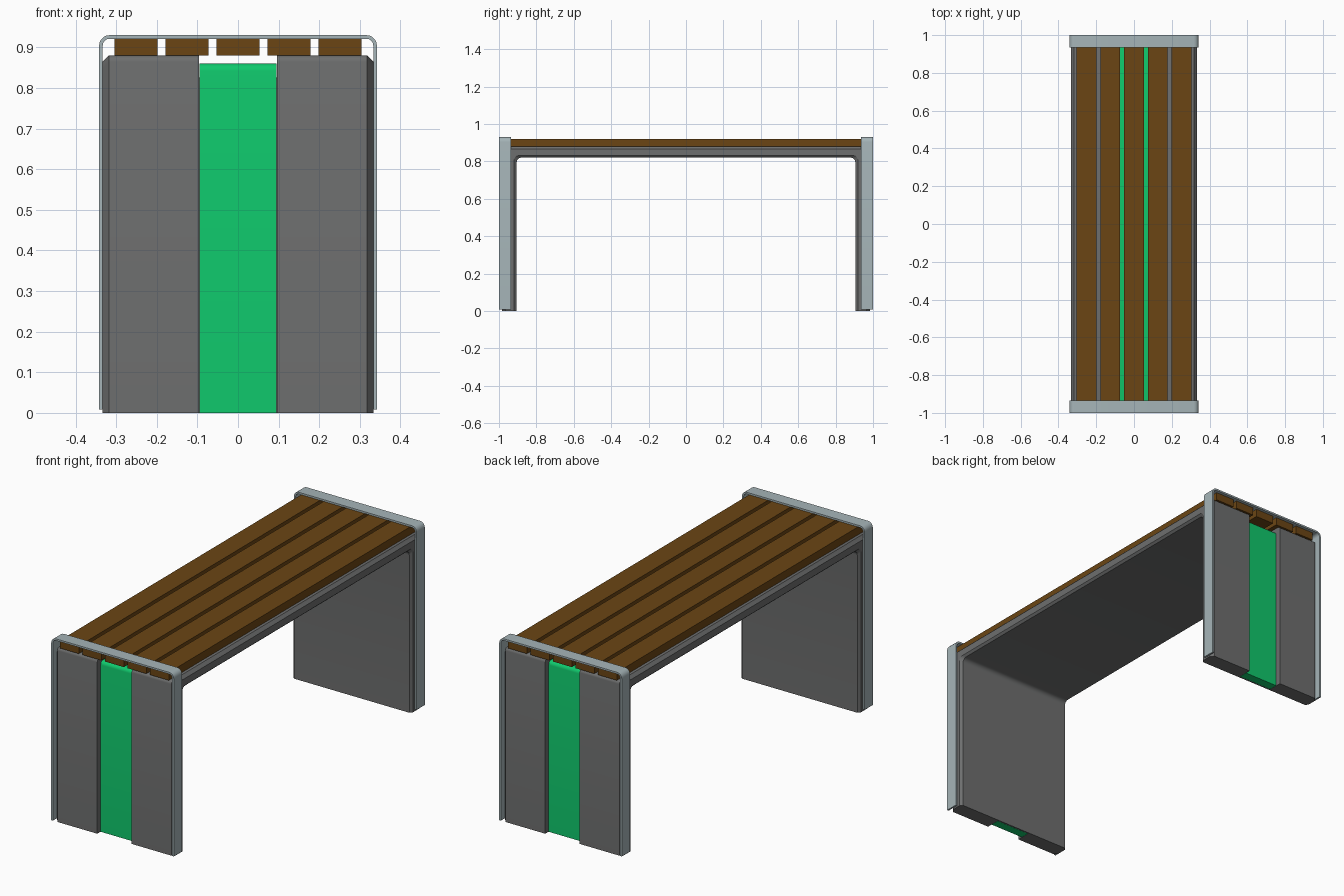
import bpy, bmesh
from math import sin, cos, pi, radians

if "Cube" in bpy.data.objects:
    bpy.data.objects.remove(bpy.data.objects["Cube"])


def material(name, rgb):
    m = bpy.data.materials.new(name)
    m.diffuse_color = (*rgb, 1)
    m.use_nodes = True
    m.node_tree.nodes["Principled BSDF"].inputs["Base Color"].default_value = m.diffuse_color
    return m


BROWN = material("wood", (0.147, 0.06, 0.007))
GREEN = material("green", (0.005, 0.58, 0.15))
DARK = material("dark_grey", (0.155, 0.158, 0.158))
STEEL = material("light_steel", (0.38, 0.46, 0.48))


def arch(w, h, r, z0, n=5):
    """Inverted U outline (half width, height, corner radius)."""
    pts = [(-w, z0)]
    for cx, start in ((-w + r, pi), (w - r, pi / 2)):
        for i in range(n + 1):
            a = start - i * pi / 2 / n
            pts.append((cx + r * cos(a), h - r + r * sin(a)))
    return pts + [(w, z0)]


def loft(name, rows, mat):
    """Closed loop of equal-length rows, skinned and capped at both ends."""
    bm = bmesh.new()
    vs = [[bm.verts.new(p) for p in row] for row in rows]
    for i, a in enumerate(vs):
        b = vs[(i + 1) % len(vs)]
        for j in range(len(a) - 1):
            bm.faces.new((a[j], a[j + 1], b[j + 1], b[j]))
    bm.faces.new([r[0] for r in vs])
    bm.faces.new([r[-1] for r in reversed(vs)])
    bmesh.ops.recalc_face_normals(bm, faces=bm.faces)
    me = bpy.data.meshes.new(name)
    bm.to_mesh(me)
    bm.free()
    me.materials.append(mat)
    ob = bpy.data.objects.new(name, me)
    bpy.context.collection.objects.link(ob)
    bpy.context.view_layer.objects.active = ob
    ob.select_set(True)
    bpy.ops.object.shade_smooth_by_angle(angle=radians(30))
    ob.select_set(False)
    return ob


def shell_row(x, d):
    """Arch along y at x; d runs from outer skin (0) to inner skin (1)."""
    y = 0.985 - 0.08 * d
    z = 0.88 - 0.06 * d
    return [(x, p, q) for p, q in arch(y, z, 0.016 + 0.008 * d, 0.0)]


# Arched body with chamfered edges and a channel down the middle
half = [(0.096, 0.9), (0.096, 0), (0.318, 0), (0.333, 0.25), (0.333, 0.83), (0.322, 1)]
section = half + [(-x, d) for x, d in reversed(half)]
loft("body", [shell_row(x, d) for x, d in section], DARK)

# Green strip lying in the channel
strip = [(-0.095, 0.33), (0.095, 0.33), (0.095, 0.89), (-0.095, 0.89)]
loft("green_strip", [shell_row(x, d) for x, d in strip], GREEN)

# Seat planks
for i in range(5):
    c = (i - 2) * 0.1255
    corners = [(c - 0.0525, 0.88), (c + 0.0525, 0.88), (c + 0.0525, 0.92), (c - 0.0525, 0.92)]
    loft(f"plank_{i + 1}", [[(x, -0.985, z), (x, 0.985, z)] for x, z in corners], BROWN)

# End bands
outer = arch(0.342, 0.93, 0.026, 0.008)
inner = arch(0.333, 0.921, 0.017, 0.008)
for side, name in ((-1, "front_band"), (1, "back_band")):
    rows = [[(x, side * y, z) for x, z in prof]
            for prof, y in ((outer, 0.935), (outer, 1.0), (inner, 1.0), (inner, 0.935))]
    loft(name, rows, STEEL)
